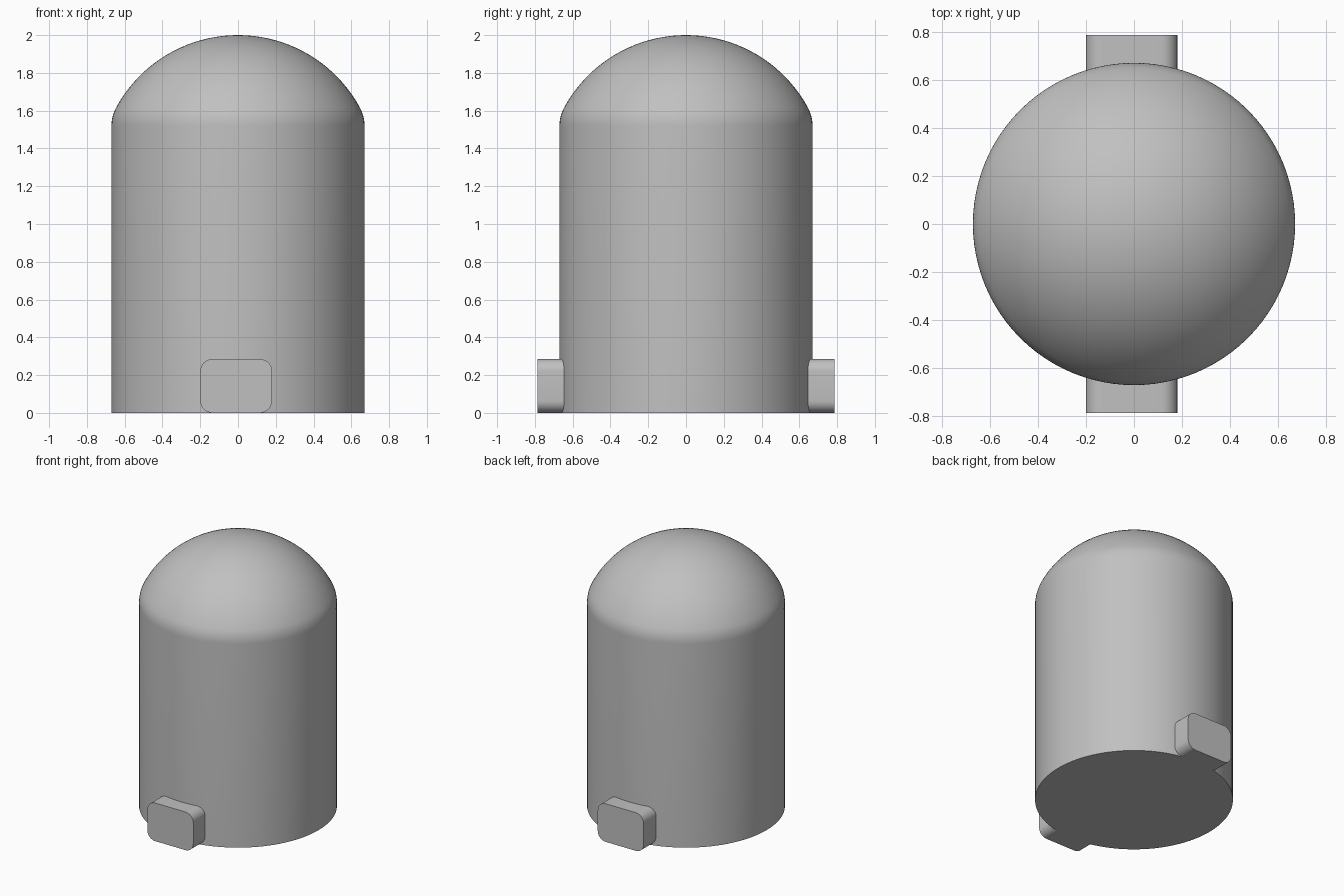
import bpy, bmesh
from math import sin, cos, pi, radians, atan2, hypot

cube = bpy.data.objects.get("Cube")
if cube:
    bpy.data.objects.remove(cube, do_unlink=True)

grey = bpy.data.materials.new("plain grey")
grey.use_nodes = True
colour = (0.53, 0.53, 0.53, 1)
grey.diffuse_color = colour
grey.node_tree.nodes["Principled BSDF"].inputs["Base Color"].default_value = colour


def finish(name, bm):
    bmesh.ops.recalc_face_normals(bm, faces=bm.faces)
    mesh = bpy.data.meshes.new(name)
    bm.to_mesh(mesh)
    bm.free()
    mesh.materials.append(grey)
    ob = bpy.data.objects.new(name, mesh)
    bpy.context.collection.objects.link(ob)
    bpy.ops.object.select_all(action="DESELECT")
    ob.select_set(True)
    bpy.context.view_layer.objects.active = ob
    bpy.ops.object.shade_smooth_by_angle(angle=radians(35))
    return ob


def arc(cx, cy, r, a0, a1, n):
    return [(cx + r * cos(a0 + (a1 - a0) * i / n), cy + r * sin(a0 + (a1 - a0) * i / n))
            for i in range(n + 1)]


# Domed body: straight wall, shoulder fillet, then a spherical cap
radius, wall_top, height = 0.67, 1.52, 2.0
fillet, cap = 0.2, 0.735
cap_z = height - cap
join = atan2(wall_top - cap_z, radius - fillet)
profile = [(0, 0), (radius, 0)]
profile += arc(radius - fillet, wall_top, fillet, 0, join, 6)
profile += arc(0, cap_z, cap, join, pi / 2, 20)[1:-1] + [(0, height)]

bm = bmesh.new()
verts = [bm.verts.new((x, 0, z)) for x, z in profile]
edges = [bm.edges.new(pair) for pair in zip(verts, verts[1:])]
bmesh.ops.spin(bm, geom=verts + edges, cent=(0, 0, 0), axis=(0, 0, 1),
               angle=2 * pi, steps=96)
bmesh.ops.remove_doubles(bm, verts=bm.verts, dist=0.0001)
finish("domed_body", bm)

# Rounded blocks at the foot of the front and back
x0, x1, top, corner = -0.2, 0.18, 0.285, 0.065
outline = []
for i, (cx, cz) in enumerate([(x1 - corner, top - corner), (x0 + corner, top - corner),
                              (x0 + corner, corner), (x1 - corner, corner)]):
    outline += arc(cx, cz, corner, i * pi / 2, (i + 1) * pi / 2, 8)

for name, side in (("front_block", -1), ("back_block", 1)):
    bm = bmesh.new()
    face = bm.faces.new([bm.verts.new((x, side * 0.785, z)) for x, z in outline])
    new = bmesh.ops.extrude_face_region(bm, geom=[face], use_keep_orig=True)["geom"]
    moved = [v for v in new if isinstance(v, bmesh.types.BMVert)]
    bmesh.ops.translate(bm, verts=moved, vec=(0, -side * 0.19, 0))
    finish(name, bm)
